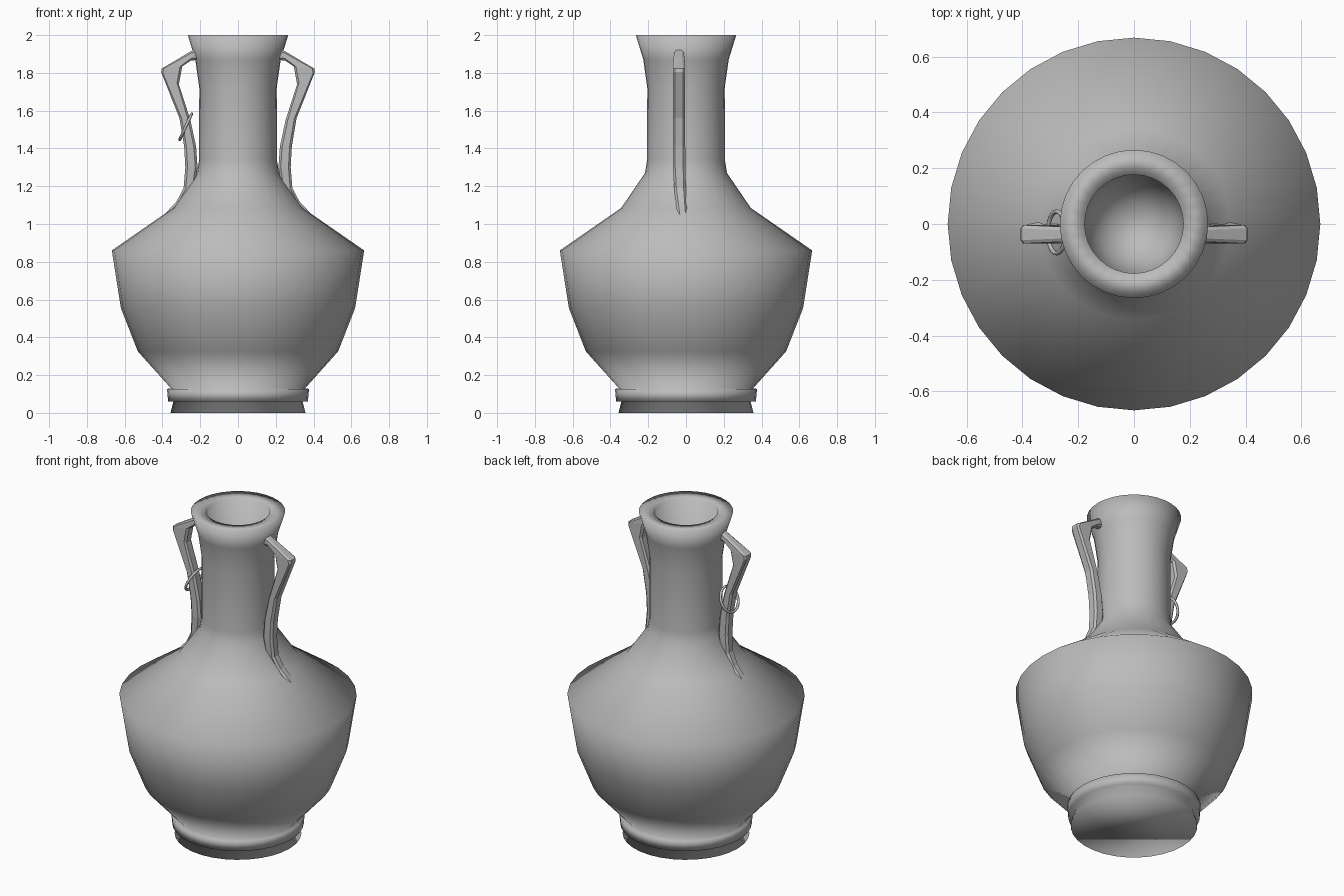
import bpy, bmesh, math
from mathutils import Vector

if "Cube" in bpy.data.objects:
    bpy.data.objects.remove(bpy.data.objects["Cube"])

clay = bpy.data.materials.new("grey clay")
clay.diffuse_color = (0.5, 0.5, 0.5, 1)
clay.use_nodes = True
clay.node_tree.nodes["Principled BSDF"].inputs["Base Color"].default_value = clay.diffuse_color


def finish(bm, name, smooth):
    bmesh.ops.recalc_face_normals(bm, faces=bm.faces)
    for f in bm.faces:
        f.smooth = smooth
    me = bpy.data.meshes.new(name)
    bm.to_mesh(me)
    bm.free()
    me.materials.append(clay)
    ob = bpy.data.objects.new(name, me)
    bpy.context.collection.objects.link(ob)
    return ob


def skin(name, loops, smooth, closed=False):
    """Bridge a list of equal-length point loops; cap the ends unless closed."""
    bm = bmesh.new()
    rings = [[bm.verts.new(p) for p in loop] for loop in loops]
    pairs = list(zip(rings, rings[1:]))
    if closed:
        pairs.append((rings[-1], rings[0]))
    for a, b in pairs:
        for i in range(len(a)):
            j = (i + 1) % len(a)
            bm.faces.new((a[i], a[j], b[j], b[i]))
    if not closed:
        bm.faces.new(rings[0])
        bm.faces.new(rings[-1])
    return finish(bm, name, smooth)


# vase body: outer wall, lip, then the hollow neck
profile = [(.357, 0), (.342, .06), (.37, .06), (.376, .127), (.355, .13),
           (.53, .325), (.62, .555), (.668, .86), (.343, 1.085), (.217, 1.27),
           (.206, 1.34), (.205, 1.72), (.226, 1.87), (.266, 2.0),
           (.177, 1.995), (.177, 1.4), (.14, 1.28), (.08, 1.22), (.02, 1.2)]
N = 32
skin("vase_body", [[(r * math.cos(2 * math.pi * i / N), r * math.sin(2 * math.pi * i / N), z)
                    for i in range(N)] for r, z in profile], True)

# handles: stations of outer x, z, inner x, z, half width, y centre
stations = [(.195, 1.925, .195, 1.87, .022, -.037),
            (.24, 1.92, .25, 1.865, .026, -.037),
            (.405, 1.822, .295, 1.835, .033, -.037),
            (.407, 1.805, .313, 1.74, .033, -.037),
            (.31, 1.56, .252, 1.55, .033, -.037),
            (.285, 1.41, .222, 1.41, .033, -.037),
            (.279, 1.30, .214, 1.30, .033, -.036),
            (.288, 1.19, .23, 1.19, .031, -.032),
            (.325, 1.12, .27, 1.10, .029, -.025),
            (.395, 1.045, .36, 1.02, .027, -.017)]


def section(side, xo, zo, xi, zi, w, y):
    o, i = Vector((side * xo, y, zo)), Vector((side * xi, y, zi))
    c = (i - o).normalized() * .012
    e, k = Vector((0, w, 0)), Vector((0, w - .012, 0))
    return [o - k, o + k, o + c + e, i - c + e, i + k, i - k, i - c - e, o + c - e]


for side, label in ((-1, "left"), (1, "right")):
    skin(label + "_handle", [section(side, *s) for s in stations], False)

# loose ring hung on the left handle
up, across = Vector((.42, 0, .907)), Vector((0, 1, 0))
normal = across.cross(up)
centre, R, r = Vector((-.277, -.03, 1.515)), .075, .008
loops = []
for i in range(24):
    a = 2 * math.pi * i / 24
    d = across * math.cos(a) + up * math.sin(a)
    loops.append([centre + d * (R + r * math.cos(b)) + normal * r * math.sin(b)
                  for b in (2 * math.pi * j / 8 for j in range(8))])
skin("handle_ring", loops, True, closed=True)
